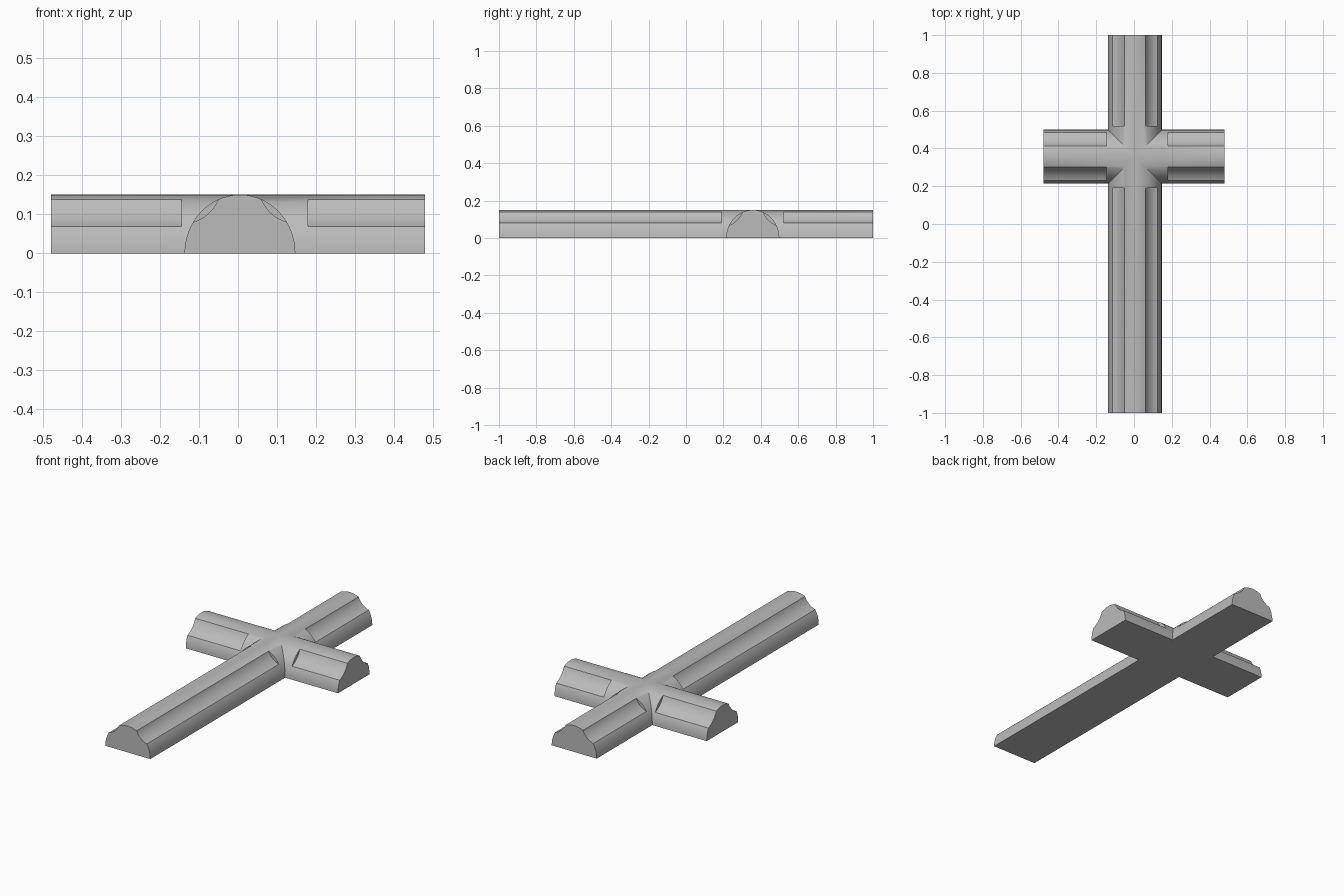
import bpy
import math
from mathutils import Vector, Matrix

cube = bpy.data.objects.get("Cube")
if cube:
    bpy.data.objects.remove(cube, do_unlink=True)

WIDTH, HEIGHT = 0.142, 0.15      # half width and height of a beam
POST_X, ARM_Y = 0.005, 0.357     # beam centre lines
BOW = 0.01                       # hollow of each groove below its chord


def rod(name, start, end, rx, rz, sides=64):
    """Elliptical rod lying flat between two points."""
    start, end = Vector(start), Vector(end)
    along = (end - start).normalized()
    up = Vector((0, 0, 1))
    side = up.cross(along)
    frame = Matrix((side, up, along)).transposed().to_4x4()
    bpy.ops.mesh.primitive_cylinder_add(vertices=sides, radius=1, depth=1)
    obj = bpy.context.object
    obj.name = name
    scale = Matrix.Diagonal((rx, rz, (end - start).length, 1))
    obj.data.transform(Matrix.Translation((start + end) / 2) @ frame @ scale)
    return obj


def boolean(target, tool, operation):
    """Combine two solids, then drop the tool."""
    mod = target.modifiers.new("combine", 'BOOLEAN')
    mod.operation, mod.solver, mod.object = operation, 'EXACT', tool
    bpy.context.view_layer.objects.active = target
    bpy.ops.object.modifier_apply(modifier=mod.name)
    bpy.data.objects.remove(tool, do_unlink=True)


def groove(side, low):
    """Offset, height and radius of a round cutter through two points of the beam section."""
    def on_beam(z):
        return Vector((WIDTH * math.sqrt(1 - (z / HEIGHT) ** 2), z))
    top, bottom = on_beam(0.138), on_beam(low)
    chord = top - bottom
    radius = chord.length ** 2 / (8 * BOW) + BOW / 2
    normal = Vector((chord.y, -chord.x)).normalized()
    centre = (top + bottom) / 2 + normal * (radius - BOW)
    return side * centre.x, centre.y, radius


# Crossed round beams with a flat underside
cross = rod("cross_body", (POST_X, -1, 0), (POST_X, 1, 0), WIDTH, HEIGHT)
boolean(cross, rod("arm", (-0.48, ARM_Y, 0), (0.48, ARM_Y, 0), WIDTH, HEIGHT), 'UNION')
bpy.ops.mesh.primitive_cube_add(size=4, location=(0, 0, -2))
boolean(cross, bpy.context.object, 'DIFFERENCE')

# Hollow grooves along both shoulders of all four limbs
for side in (-1, 1):
    off, z, r = groove(side, 0.08)
    for near, far in ((0.19, -1.1), (0.52, 1.1)):
        cutter = rod("cutter", (POST_X + off, near, z), (POST_X + off, far, z), r, r, 128)
        boolean(cross, cutter, 'DIFFERENCE')
    off, z, r = groove(side, 0.068)
    for near, far in ((-0.145, -0.6), (0.18, 0.6)):
        cutter = rod("cutter", (near, ARM_Y + off, z), (far, ARM_Y + off, z), r, r, 128)
        boolean(cross, cutter, 'DIFFERENCE')

# Single grey finish
grey = bpy.data.materials.new("plain grey")
grey.use_nodes = True
colour = (0.5, 0.5, 0.5, 1)
grey.diffuse_color = colour
grey.node_tree.nodes["Principled BSDF"].inputs["Base Color"].default_value = colour
cross.data.materials.clear()
cross.data.materials.append(grey)
for face in cross.data.polygons:
    face.material_index = 0

bpy.ops.object.select_all(action='DESELECT')
cross.select_set(True)
bpy.context.view_layer.objects.active = cross
bpy.ops.object.shade_smooth_by_angle(angle=math.radians(30))
